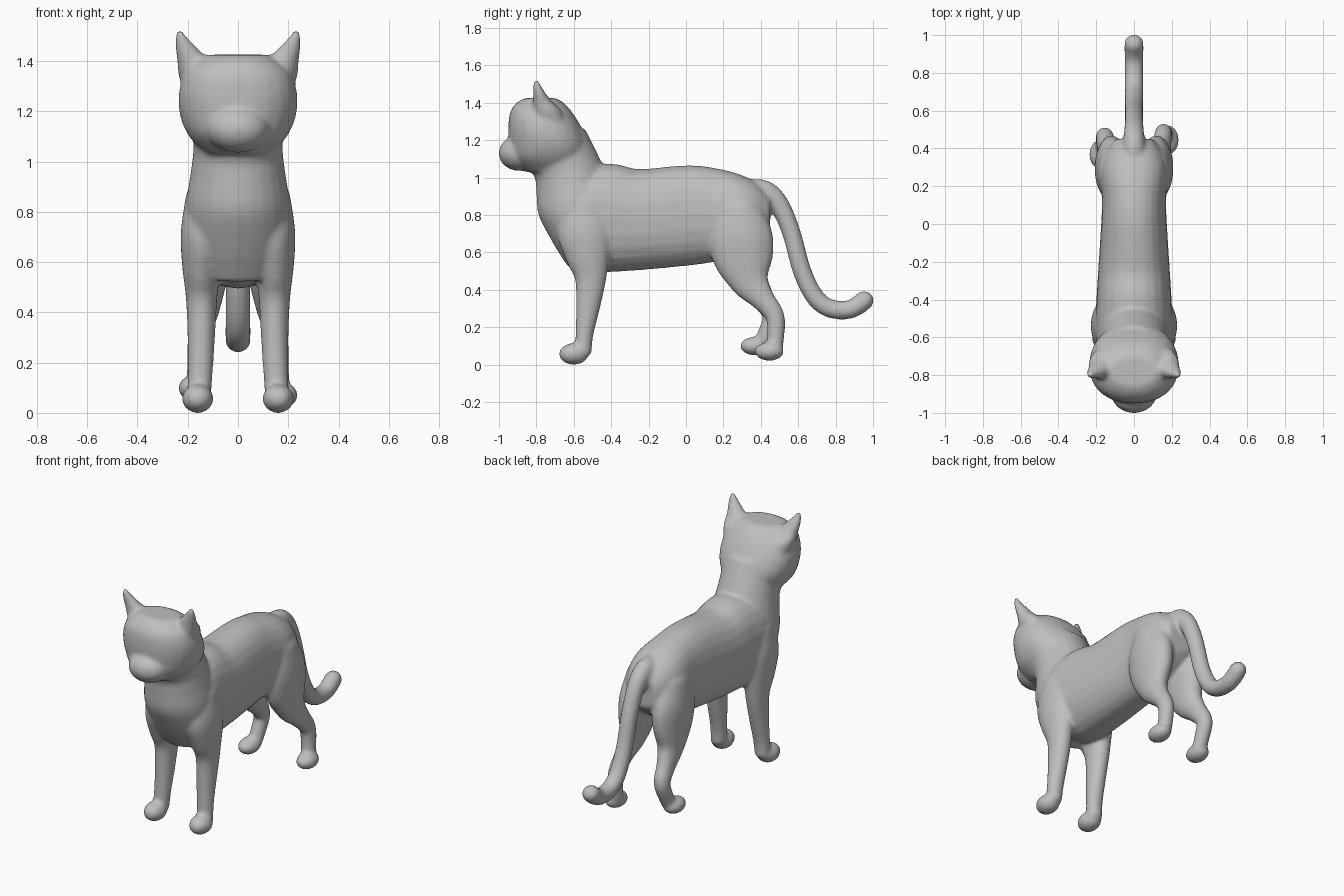
import bpy, bmesh, math
from mathutils import Matrix, Vector

cube = bpy.data.objects.get("Cube")
if cube:
    bpy.data.objects.remove(cube)

SIDES, STEPS = 24, 4
bm = bmesh.new()


def smooth_rows(rows):
    """Catmull-Rom interpolation through rows of numbers."""
    rows = [Vector(r) for r in rows]
    out = []
    for i in range(len(rows) - 1):
        a, b = rows[max(i - 1, 0)], rows[i]
        c, d = rows[i + 1], rows[min(i + 2, len(rows) - 1)]
        for s in range(STEPS):
            t = s / STEPS
            out.append(b + (c - a) * (t / 2)
                       + (a * 2 - b * 5 + c * 4 - d) * (t * t / 2)
                       + (b * 3 - a - c * 3 + d) * (t ** 3 / 2))
    return out + [rows[-1]]


def loft(rows, power=2.0, level=False):
    """Skin over rings of (x, y, z, half width, half depth)."""
    rows = smooth_rows(rows)
    rings = []
    for i, (x, y, z, rx, rd) in enumerate(rows):
        before, after = rows[max(i - 1, 0)], rows[min(i + 1, len(rows) - 1)]
        slope = Vector((after[1] - before[1], after[2] - before[2])).normalized()
        if level:
            slope = Vector((0, 1))
        ring = []
        for k in range(SIDES):
            a = math.tau * k / SIDES
            c, s = math.cos(a), math.sin(a)
            u = math.copysign(abs(c) ** (2 / power), c) * rx
            v = math.copysign(abs(s) ** (2 / power), s) * rd
            ring.append(bm.verts.new((x + u, y - slope.y * v, z + slope.x * v)))
        rings.append(ring)
    for low, high in zip(rings, rings[1:]):
        for k in range(SIDES):
            n = (k + 1) % SIDES
            bm.faces.new((low[k], low[n], high[n], high[k]))
    bm.faces.new(rings[0][::-1])
    bm.faces.new(rings[-1])


def ball(centre, radii):
    matrix = Matrix.Translation(centre) @ Matrix.Diagonal((*radii, 1))
    bmesh.ops.create_uvsphere(bm, u_segments=24, v_segments=16, radius=1, matrix=matrix)


# Torso, from chest to rump
loft([(0, -.72, .80, .10, .12), (0, -.66, .80, .17, .19), (0, -.55, .80, .205, .26),
      (0, -.42, .785, .20, .29), (0, -.25, .775, .19, .27), (0, 0, .797, .174, .268),
      (0, .13, .80, .17, .255), (0, .28, .80, .18, .22), (0, .38, .80, .15, .17),
      (0, .45, .80, .10, .10)], power=2.3)

# Breast and neck
loft([(0, -.53, .54, .14, .10), (0, -.56, .68, .19, .155), (0, -.585, .83, .205, .205),
      (0, -.61, .96, .188, .195), (0, -.64, 1.06, .178, .18), (0, -.70, 1.18, .19, .18)])

# Skull and muzzle
loft([(0, -.71, 1.03, .13, .15), (0, -.73, 1.10, .195, .20), (0, -.735, 1.18, .23, .21),
      (0, -.755, 1.27, .236, .195), (0, -.775, 1.35, .21, .165),
      (0, -.78, 1.40, .16, .125), (0, -.78, 1.425, .12, .08)], power=2.2, level=True)
ball((0, -.89, 1.13), (.125, .112, .095))

# Tail
loft([(0, .33, .92, .06, .07), (0, .42, .91, .06, .075), (0, .50, .85, .052, .055),
      (0, .565, .70, .049, .05), (0, .62, .50, .049, .05), (0, .69, .36, .05, .05),
      (0, .77, .30, .05, .05), (0, .87, .293, .05, .05), (0, .94, .33, .052, .052)])
ball((0, .952, .342), (.052, .052, .052))

for side in (-1, 1):
    # Ears
    loft([(side * .155, -.73, 1.30, .07, .085), (side * .172, -.745, 1.36, .068, .075),
          (side * .183, -.77, 1.41, .06, .05), (side * .208, -.785, 1.455, .043, .032),
          (side * .226, -.797, 1.495, .025, .02), (side * .232, -.80, 1.52, .012, .012)],
         level=True)

    # Shoulders, front legs and paws
    loft([(side * .12, -.54, .88, .085, .11), (side * .135, -.54, .72, .093, .15),
          (side * .145, -.525, .58, .077, .12), (side * .145, -.51, .46, .063, .085),
          (side * .146, -.525, .30, .055, .064), (side * .15, -.543, .16, .05, .048),
          (side * .155, -.55, .06, .048, .045)])
    ball((side * .16, -.60, .057), (.063, .08, .058))

    # Hind legs; the right foot stands further forward
    def stride(x, y, z, rx, rd):
        lift = max(0, .3 - z) / .24 if side < 0 else 0
        return side * x, y - .08 * lift, z + .03 * lift, rx, rd

    leg = [(.10, .27, .86, .085, .12), (.115, .29, .70, .093, .17), (.12, .31, .56, .083, .16),
           (.13, .345, .44, .065, .105), (.145, .41, .35, .052, .066),
           (.155, .475, .26, .047, .052), (.16, .48, .15, .044, .046), (.165, .47, .07, .045, .042)]
    loft([stride(*row) for row in leg])
    x, y, z, _, _ = stride(.178, .445, .07, 0, 0)
    ball((x, y, z), (.06, .08, .05))

bmesh.ops.recalc_face_normals(bm, faces=bm.faces)
mesh = bpy.data.meshes.new("cat")
bm.to_mesh(mesh)
bm.free()
cat = bpy.data.objects.new("cat", mesh)
bpy.context.collection.objects.link(cat)

# Fuse the parts into one soft skin
remesh = cat.modifiers.new("fuse", 'REMESH')
remesh.mode = 'VOXEL'
remesh.voxel_size = .011
remesh.use_smooth_shade = True
soften = cat.modifiers.new("soften", 'SMOOTH')
soften.factor = .5
soften.iterations = 10

# Plain grey coat
coat = bpy.data.materials.new("grey_coat")
coat.use_nodes = True
grey = (.52, .52, .52, 1)
coat.diffuse_color = grey
coat.node_tree.nodes["Principled BSDF"].inputs["Base Color"].default_value = grey
mesh.materials.append(coat)
